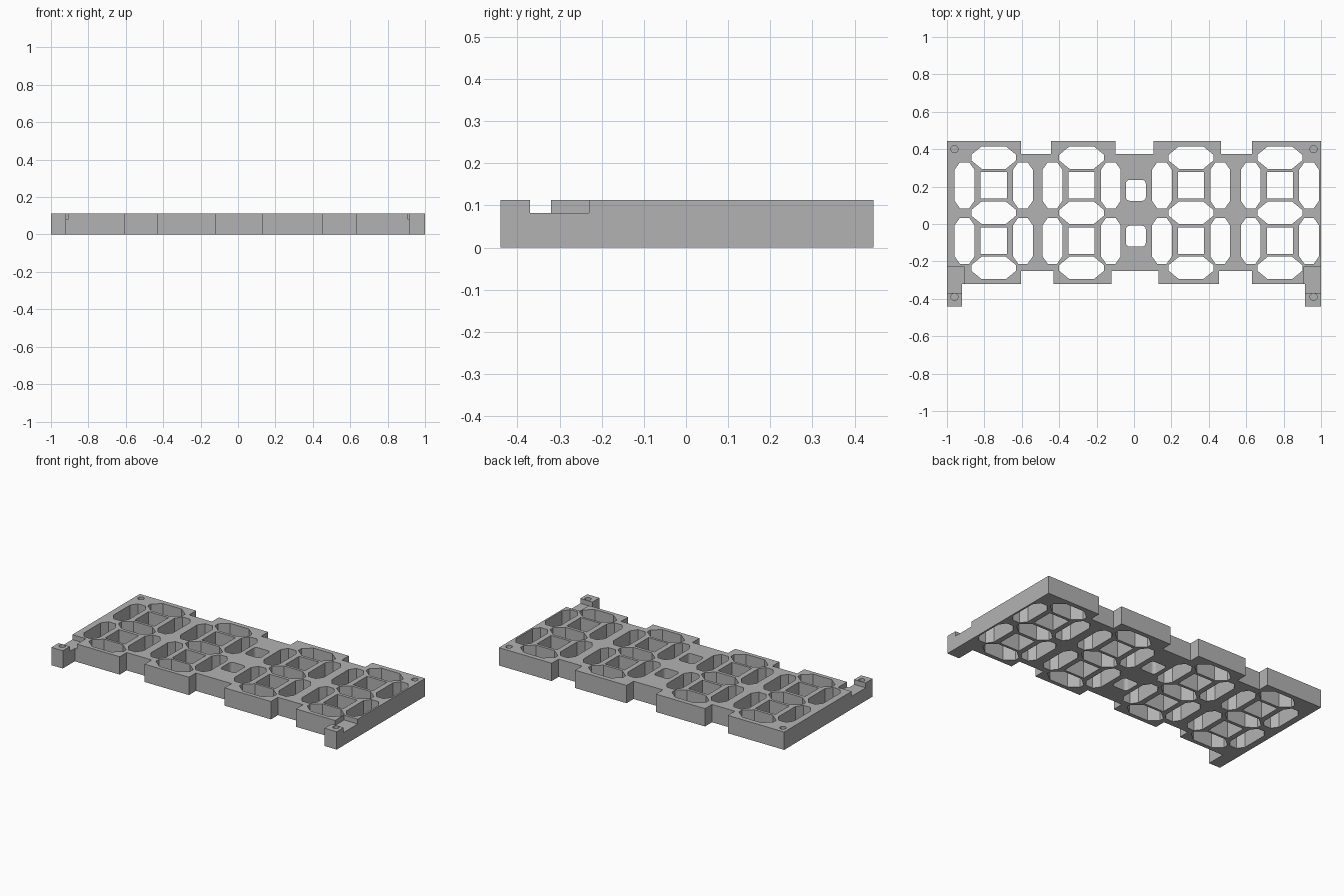
import bpy, bmesh, math

old = bpy.data.objects.get("Cube")
if old:
    bpy.data.objects.remove(old, do_unlink=True)

HEIGHT = 0.113
RECESS_Z = 0.082

grey = bpy.data.materials.new("plain grey")
grey.use_nodes = True
COLOUR = (0.45, 0.45, 0.45, 1)
grey.diffuse_color = COLOUR
grey.node_tree.nodes["Principled BSDF"].inputs["Base Color"].default_value = COLOUR


def add_prism(bm, points, z0, z1):
    """Upright prism over a counter-clockwise outline."""
    low = [bm.verts.new((x, y, z0)) for x, y in points]
    high = [bm.verts.new((x, y, z1)) for x, y in points]
    bm.faces.new(low[::-1])
    bm.faces.new(high)
    n = len(points)
    for i in range(n):
        j = (i + 1) % n
        bm.faces.new((low[i], low[j], high[j], high[i]))


def make_object(name, bm):
    bmesh.ops.recalc_face_normals(bm, faces=bm.faces)
    mesh = bpy.data.meshes.new(name)
    bm.to_mesh(mesh)
    bm.free()
    mesh.materials.append(grey)
    obj = bpy.data.objects.new(name, mesh)
    bpy.context.collection.objects.link(obj)
    return obj


def chamfered(cx, cy, hx, hy, dx, dy):
    """Rectangle with its four corners cut off."""
    return [(cx + x, cy + y) for x, y in (
        (hx - dx, -hy), (hx, dy - hy), (hx, hy - dy), (hx - dx, hy),
        (dx - hx, hy), (-hx, hy - dy), (-hx, dy - hy), (dx - hx, -hy))]


def rectangle(cx, cy, hx, hy):
    return [(cx - hx, cy - hy), (cx + hx, cy - hy), (cx + hx, cy + hy), (cx - hx, cy + hy)]


def rounded(cx, cy, hx, hy, r, steps=5):
    points = []
    for k, (sx, sy) in enumerate(((1, 1), (-1, 1), (-1, -1), (1, -1))):
        for i in range(steps + 1):
            a = math.pi / 2 * (k + i / steps)
            points.append((cx + sx * (hx - r) + r * math.cos(a),
                           cy + sy * (hy - r) + r * math.sin(a)))
    return points


def circle(cx, cy, r, n=24):
    return [(cx + r * math.cos(2 * math.pi * i / n),
             cy + r * math.sin(2 * math.pi * i / n)) for i in range(n)]


# Plate outline: notched long edges and two front legs
FRONT, BACK, LEG = -0.32, 0.445, -0.44
outline = [(-1, LEG), (-0.92, LEG), (-0.92, FRONT)]
for a, b in ((-0.605, -0.43), (-0.12, 0.13), (0.455, 0.63)):
    outline += [(a, FRONT), (a, -0.25), (b, -0.25), (b, FRONT)]
outline += [(0.915, FRONT), (0.915, LEG), (1, LEG), (1, BACK)]
for a, b in ((0.63, 0.465), (0.105, -0.10), (-0.445, -0.605)):
    outline += [(a, BACK), (a, 0.375), (b, 0.375), (b, BACK)]
outline.append((-1, BACK))
bm = bmesh.new()
add_prism(bm, outline, 0, HEIGHT)
plate = make_object("display_plate", bm)

cut = bmesh.new()


def through(points):
    add_prism(cut, points, -0.05, HEIGHT + 0.05)


# Seven segment openings and two inner windows for each digit
for cx in (-0.75, -0.28, 0.305, 0.78):
    for cy in (0.355, 0.06, -0.235):
        through(chamfered(cx, cy, 0.12, 0.06, 0.055, 0.045))
    for cy in (0.207, -0.09):
        through(rectangle(cx, cy, 0.07, 0.07))
        for side in (-1, 1):
            through(chamfered(cx + side * 0.156, cy, 0.053, 0.123, 0.028, 0.04))

# Colon windows
for cy in (0.18, -0.065):
    through(rounded(0.01, cy, 0.053, 0.056, 0.02))

# Leg recesses and blind screw holes
for side in (-1, 1):
    add_prism(cut, rectangle(side * 1.0025, -0.30, 0.0975, 0.07), RECESS_Z, HEIGHT + 0.05)
    for cy in (0.40, -0.39):
        add_prism(cut, circle(side * 0.96, cy, 0.019), 0.05, HEIGHT + 0.05)

cutter = make_object("opening_cutter", cut)
cutter.hide_render = True

# Cut the openings and drop the cutter
mod = plate.modifiers.new("openings", "BOOLEAN")
mod.operation = "DIFFERENCE"
mod.solver = "EXACT"
mod.object = cutter
bpy.context.view_layer.objects.active = plate
plate.select_set(True)
bpy.ops.object.modifier_apply(modifier=mod.name)
bpy.data.objects.remove(cutter, do_unlink=True)
